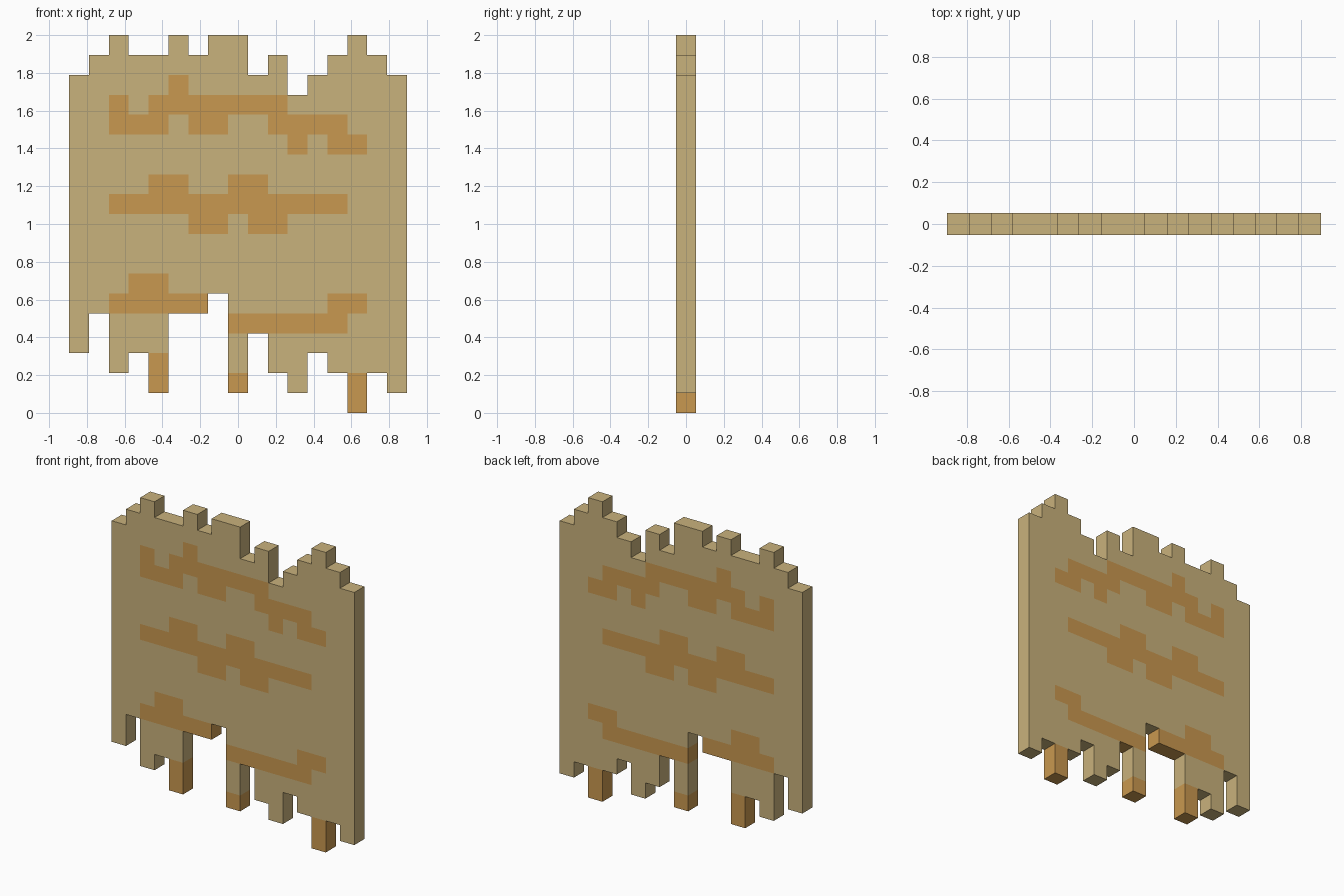
import bpy, bmesh
from mathutils import Vector

if "Cube" in bpy.data.objects:
    bpy.data.objects.remove(bpy.data.objects["Cube"])

U = 2 / 19            # one square block; the panel is 17 wide and 19 tall
COLS = 17

# ragged top and bottom height of each column, in blocks
TOPS = [17, 18, 19, 18, 18, 19, 18, 19, 19, 17, 18, 16, 17, 18, 19, 18, 17]
BOTTOMS = [3, 5, 2, 3, 1, 5, 5, 6, 1, 4, 2, 1, 3, 2, 0, 2, 1]

# orange runs per row: (first column, last column)
ORANGE_RUNS = {
    16: [(5, 5)],
    15: [(2, 2), (4, 10)],
    14: [(2, 4), (6, 7), (10, 13)],
    13: [(11, 11), (13, 14)],
    11: [(4, 5), (8, 9)],
    10: [(2, 13)],
    9: [(6, 7), (9, 10)],
    6: [(3, 4)],
    5: [(2, 6), (13, 14)],
    4: [(8, 13)],
    2: [(4, 4)],
    1: [(4, 4), (8, 8), (14, 14)],
    0: [(14, 14)],
}


def material(name, color):
    m = bpy.data.materials.new(name)
    m.diffuse_color = (*color, 1)
    m.use_nodes = True
    m.node_tree.nodes["Principled BSDF"].inputs["Base Color"].default_value = m.diffuse_color
    return m


def filled(c, r):
    return 0 <= c < COLS and BOTTOMS[c] <= r < TOPS[c]


def is_orange(c, r):
    return any(a <= c <= b for a, b in ORANGE_RUNS.get(r, []))


def add_side(bm, center, normal, mat):
    """One square face of a block, facing along normal."""
    n = Vector(normal)
    u = Vector((n.y, n.z, n.x))
    v = n.cross(u)
    corners = [(-1, -1), (1, -1), (1, 1), (-1, 1)]
    face = bm.faces.new([bm.verts.new(center + (n + u * a + v * b) * U / 2)
                         for a, b in corners])
    face.material_index = mat


# ragged panel: outer faces only, coloured block by block
bm = bmesh.new()
for c in range(COLS):
    for r in range(BOTTOMS[c], TOPS[c]):
        center = Vector(((c + 0.5 - COLS / 2) * U, 0, (r + 0.5) * U))
        mat = int(is_orange(c, r))
        for y in (-1, 1):                                   # front and back
            add_side(bm, center, (0, y, 0), mat)
        for dc, dr in ((1, 0), (-1, 0), (0, 1), (0, -1)):   # exposed rims
            if not filled(c + dc, r + dr):
                add_side(bm, center, (dc, 0, dr), mat)
bmesh.ops.remove_doubles(bm, verts=bm.verts, dist=0.001)

mesh = bpy.data.meshes.new("tattered_panel")
bm.to_mesh(mesh)
bm.free()
mesh.materials.append(material("tan", (0.584, 0.445, 0.202)))
mesh.materials.append(material("orange_brown", (0.584, 0.314, 0.080)))
panel = bpy.data.objects.new("tattered_panel", mesh)
bpy.context.collection.objects.link(panel)
